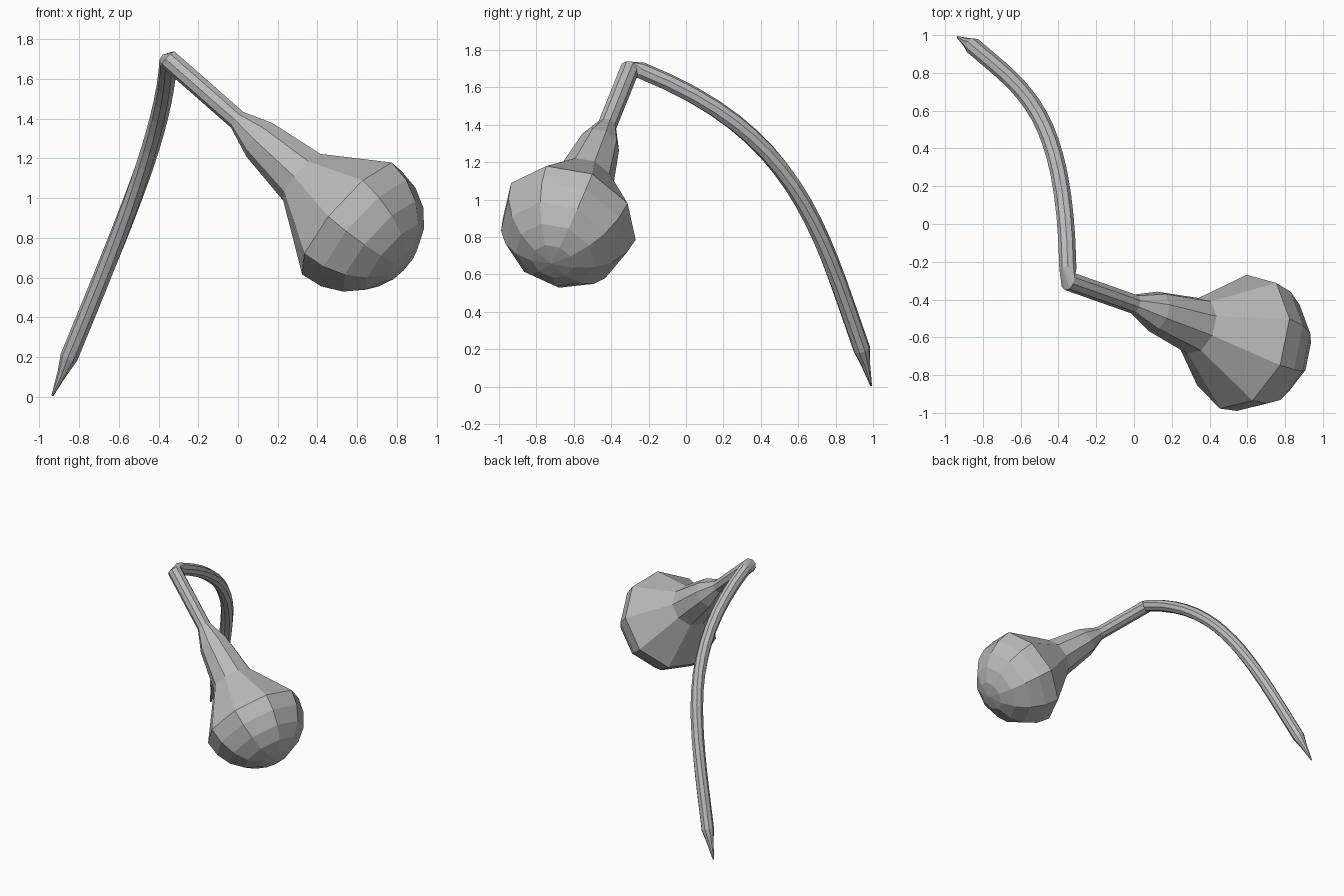
import bpy
import bmesh
from math import cos, sin, radians
from mathutils import Vector

if "Cube" in bpy.data.objects:
    bpy.data.objects.remove(bpy.data.objects["Cube"], do_unlink=True)

SIDES = 9
grey = bpy.data.materials.new("plain_grey")
grey.use_nodes = True
grey.diffuse_color = (0.5, 0.5, 0.5, 1)
grey.node_tree.nodes["Principled BSDF"].inputs["Base Color"].default_value = (0.5, 0.5, 0.5, 1)


def finish(name, bm):
    bmesh.ops.recalc_face_normals(bm, faces=bm.faces)
    mesh = bpy.data.meshes.new(name)
    bm.to_mesh(mesh)
    bm.free()
    mesh.materials.append(grey)
    obj = bpy.data.objects.new(name, mesh)
    bpy.context.collection.objects.link(obj)
    return obj


def ring_points(centre, direction, radius, phase):
    # Regular polygon square to the direction, starting from its level side axis
    d = direction.normalized()
    u = Vector((-d.y, d.x, 0)).normalized()
    v = d.cross(u)
    angles = [radians(phase + 360 * i / SIDES) for i in range(SIDES)]
    return [centre + radius * (cos(a) * u + sin(a) * v) for a in angles]


def loft(name, rings):
    bm = bmesh.new()
    loops = [[bm.verts.new(p) for p in ring] for ring in rings]
    for a, b in zip(loops, loops[1:]):
        for i in range(SIDES):
            j = (i + 1) % SIDES
            bm.faces.new((a[i], a[j], b[j], b[i]))
    bm.faces.new(loops[0][::-1])
    bm.faces.new(loops[-1])
    bmesh.ops.remove_doubles(bm, verts=bm.verts, dist=0.0005)
    return finish(name, bm)


# Neck, flared cone and faceted dome along one slanted axis
start = Vector((-0.35, -0.30, 1.70))
axis = Vector((0.727, -0.256, -0.637)).normalized()
R, rim = 0.372, 1.263
profile = [(0, 0.052), (0.48, 0.052), (0.637, 0.11), (0.935, 0.155)]
profile += [(rim + R * sin(radians(a)), R * cos(radians(a))) for a in range(0, 90, 18)]
profile.append((rim + R, 0.0001))
bulb_rings = [ring_points(start + axis * t, axis, r, 17.5) for t, r in profile]
loft("bulb", bulb_rings)

# Long bent stem with a pointed end
p0, p1 = Vector((-0.35, -0.24, 1.69)), Vector((-0.367, 0.586, 1.36))
p2, p3 = Vector((-0.568, 0.70, 0.884)), Vector((-0.85, 0.94, 0.20))
STEPS = 16
stem_rings = []
for k in range(STEPS + 1):
    t = k / STEPS
    s = 1 - t
    point = s**3 * p0 + 3 * s * s * t * p1 + 3 * s * t * t * p2 + t**3 * p3
    tangent = s * s * (p1 - p0) + 2 * s * t * (p2 - p1) + t * t * (p3 - p2)
    stem_rings.append(ring_points(point, tangent, 0.046, 10))
tip = Vector((-0.935, 0.99, 0.005))
for f, r in ((0.4, 0.026), (1, 0.005)):
    stem_rings.append(ring_points(p3.lerp(tip, f), tip - p3, r, 10))
loft("stem", stem_rings)

# Bent joint between the neck and the stem
bm = bmesh.new()
for p in bulb_rings[0] + stem_rings[0]:
    bm.verts.new(p)
hull = bmesh.ops.convex_hull(bm, input=bm.verts)
bmesh.ops.delete(bm, geom=hull["geom_interior"], context="VERTS")
finish("joint", bm)
